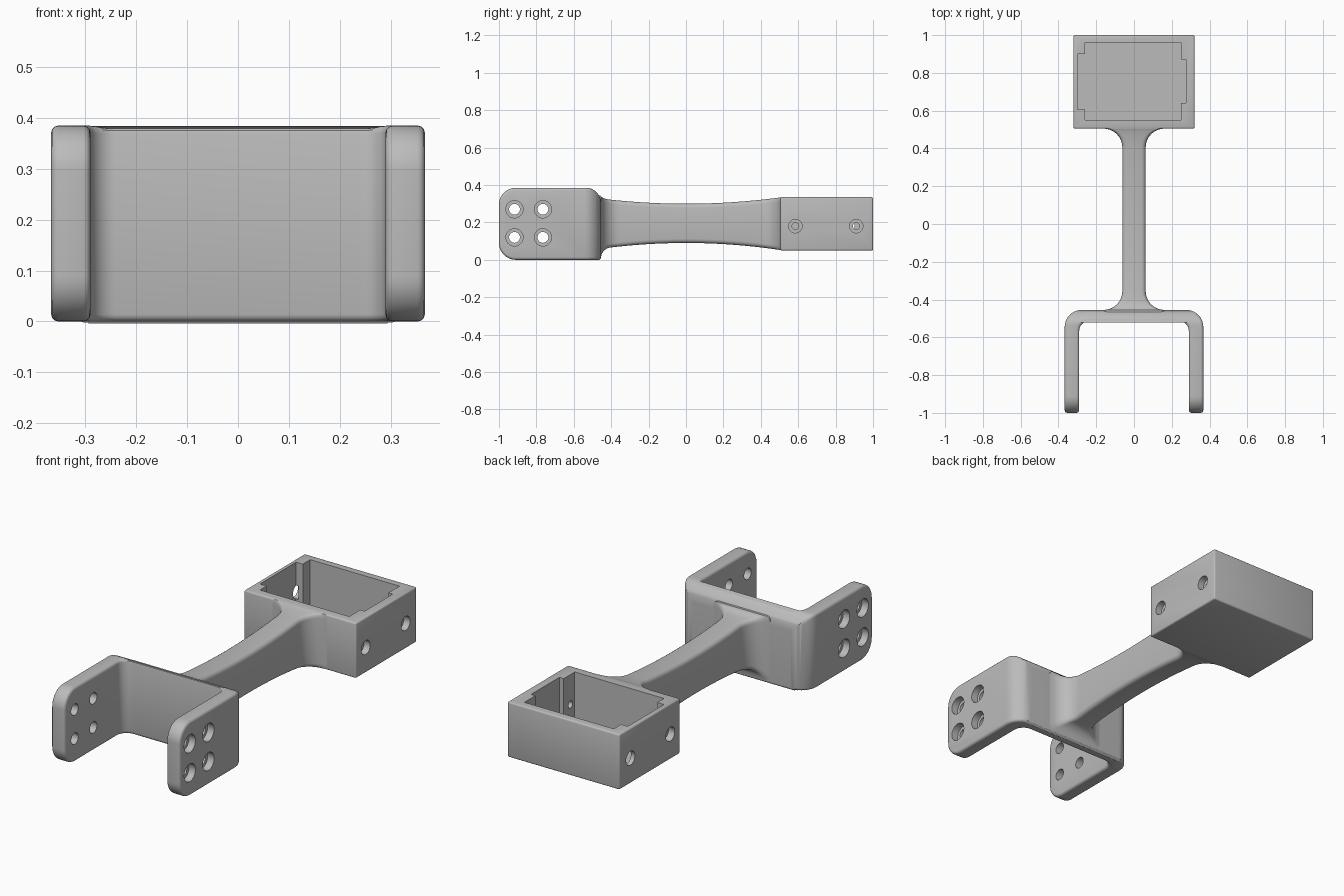
import bpy, bmesh, math
from mathutils import Matrix, Vector

cube = bpy.data.objects.get("Cube")
if cube:
    bpy.data.objects.remove(cube, do_unlink=True)

grey = bpy.data.materials.new("plain_grey")
grey.use_nodes = True
COLOUR = (0.5, 0.5, 0.5, 1)
grey.diffuse_color = COLOUR
grey.node_tree.nodes["Principled BSDF"].inputs["Base Color"].default_value = COLOUR


def make(name, bm):
    bmesh.ops.recalc_face_normals(bm, faces=bm.faces)
    mesh = bpy.data.meshes.new(name)
    bm.to_mesh(mesh)
    bm.free()
    mesh.materials.append(grey)
    ob = bpy.data.objects.new(name, mesh)
    bpy.context.scene.collection.objects.link(ob)
    return ob


def rounded(corners, steps=10):
    """Outline from (a, b, radius) corners, each replaced by a fillet arc."""
    out = []
    for i, (a, b, r) in enumerate(corners):
        p = Vector((a, b))
        if r == 0:
            out.append(p)
            continue
        u = (Vector(corners[i - 1][:2]) - p).normalized()
        v = (Vector(corners[(i + 1) % len(corners)][:2]) - p).normalized()
        for k in range(steps + 1):
            t = k / steps * math.pi / 2
            out.append(p + r * (u * (1 - math.sin(t)) + v * (1 - math.cos(t))))
    return out


def prism(name, outline, axis, lo, hi):
    """Extrude an outline along z (outline in x, y) or x (outline in y, z)."""
    place = (lambda p, h: (p.x, p.y, h)) if axis == "z" else (lambda p, h: (h, p.x, p.y))
    bm = bmesh.new()
    face = bm.faces.new([bm.verts.new(place(p, lo)) for p in outline])
    ext = bmesh.ops.extrude_face_region(bm, geom=[face])
    top = [g for g in ext["geom"] if isinstance(g, bmesh.types.BMVert)]
    shift = Vector((0, 0, hi - lo)) if axis == "z" else Vector((hi - lo, 0, 0))
    bmesh.ops.translate(bm, verts=top, vec=shift)
    return make(name, bm)


def block(name, x0, x1, y0, y1, z0, z1):
    return prism(name, [Vector(p) for p in ((x0, y0), (x1, y0), (x1, y1), (x0, y1))], "z", z0, z1)


def drill(name, x0, x1, y, z, r):
    bm = bmesh.new()
    m = Matrix.Translation(((x0 + x1) / 2, y, z)) @ Matrix.Rotation(math.pi / 2, 4, "Y")
    bmesh.ops.create_cone(bm, cap_ends=True, segments=32, radius1=r, radius2=r,
                          depth=abs(x1 - x0), matrix=m)
    return make(name, bm)


def apply_modifiers(ob):
    dg = bpy.context.evaluated_depsgraph_get()
    mesh = bpy.data.meshes.new_from_object(ob.evaluated_get(dg))
    ob.modifiers.clear()
    ob.data = mesh


def boolean(ob, cutters, operation="DIFFERENCE"):
    for c in cutters:
        mod = ob.modifiers.new("cut", "BOOLEAN")
        mod.operation, mod.object, mod.solver = operation, c, "EXACT"
    apply_modifiers(ob)
    for c in cutters:
        bpy.data.objects.remove(c, do_unlink=True)


def soften(ob, width):
    mod = ob.modifiers.new("soft_edges", "BEVEL")
    mod.width, mod.segments = width, 3
    mod.limit_method, mod.angle_limit = "ANGLE", math.radians(50)
    mod.use_clamp_overlap = False
    apply_modifiers(ob)


def smooth(ob):
    bpy.ops.object.select_all(action="DESELECT")
    ob.select_set(True)
    bpy.context.view_layer.objects.active = ob
    bpy.ops.object.shade_smooth_by_angle(angle=math.radians(35))


# Fork: plan outline trimmed by a rounded side outline
OUT, INN, BACK, INSIDE = 0.367, 0.29, -0.455, -0.515
fork = prism("fork", rounded([
    (-OUT, -1.1, 0), (-INN, -1.1, 0), (-INN, INSIDE, 0.05), (INN, INSIDE, 0.05),
    (INN, -1.1, 0), (OUT, -1.1, 0), (OUT, BACK, 0.09), (-OUT, BACK, 0.09)]), "z", -0.1, 0.5)
side = prism("fork_side", rounded([
    (-1, 0, 0.09), (-0.4551, 0, 0.012), (-0.4551, 0.385, 0.08), (-1, 0.385, 0.09)]), "x", -0.6, 0.6)
boolean(fork, [side], "INTERSECT")
soften(fork, 0.014)

# Counterbored mounting holes in both arms
cutters = []
for y in (-0.917, -0.765):
    for z in (0.12, 0.27):
        cutters.append(drill("bore", -0.5, 0.5, y, z, 0.029))
        for s in (-1, 1):
            cutters.append(drill("counterbore", s * 0.33, s * 0.5, y, z, 0.046))
boolean(fork, cutters)
smooth(fork)

# Open tray with side notches
tray = block("tray", -0.32, 0.32, 0.505, 1, 0.05, 0.335)
soften(tray, 0.008)
FLOOR = 0.09
cutters = [block("pocket", -0.26, 0.25, 0.55, 0.96, FLOOR, 0.5),
           block("left_notch", -0.298, -0.2, 0.605, 0.9, FLOOR, 0.5),
           block("right_notch", 0.2, 0.275, 0.64, 0.87, FLOOR, 0.5)]
for y in (0.585, 0.91):
    cutters.append(drill("screw_hole", 0.2, 0.4, y, 0.18, 0.018))
    for s in (-1, 1):
        cutters.append(drill("screw_recess", s * 0.285, s * 0.4, y, 0.18, 0.036))
boolean(tray, cutters)
smooth(tray)


# Waisted beam that flares into the fork and the tray
def flare(d, r):
    """Quarter-circle fillet growth at distance d from the wall."""
    d = min(max(d, 0), r)
    return r - math.sqrt(r * r - (r - d) ** 2)


START, END, N = BACK - 0.01, 0.512, 80
bm = bmesh.new()
rings = []
for i in range(N + 1):
    y = (START + END) / 2 - (END - START) / 2 * math.cos(math.pi * i / N)
    d0, d1 = y - BACK, 0.505 - y
    half = 0.062 + flare(d0, 0.1) + flare(d1, 0.1)
    bow = (y / 0.5) ** 2
    low = 0.09 - 0.037 * bow - flare(d0, 0.05)
    high = 0.3 + 0.033 * bow + 0.3 * flare(d0, 0.05)
    r = 0.022
    section = rounded([(-half, low, r), (half, low, r), (half, high, r), (-half, high, r)], 4)
    rings.append([bm.verts.new((p.x, y, p.y)) for p in section])
for a, b in zip(rings, rings[1:]):
    for k in range(len(a)):
        n = (k + 1) % len(a)
        bm.faces.new((a[k], a[n], b[n], b[k]))
bm.faces.new(rings[0])
bm.faces.new(rings[-1])
smooth(make("beam", bm))
